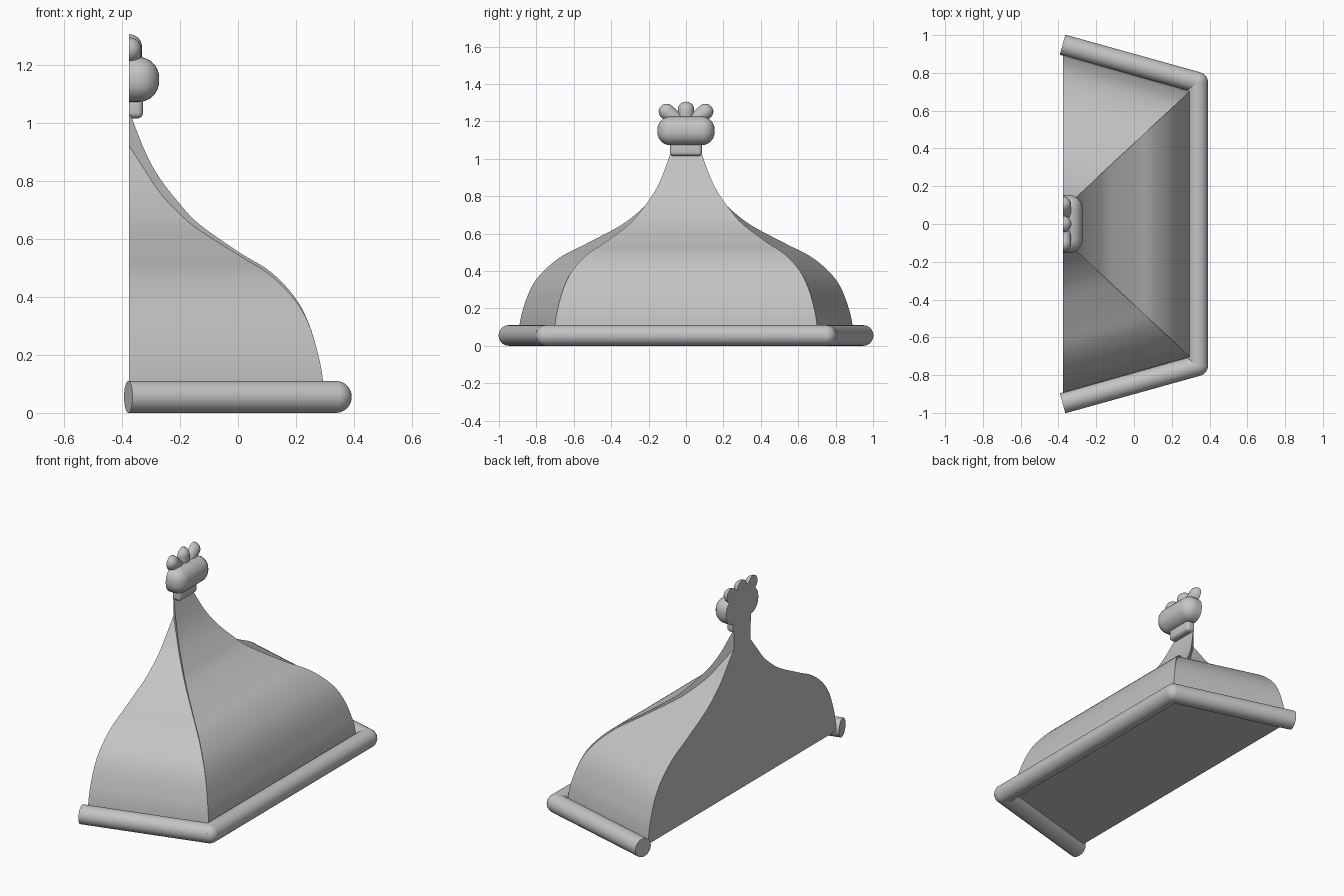
import bpy, bmesh, math
from mathutils import Vector, Matrix

if "Cube" in bpy.data.objects:
    bpy.data.objects.remove(bpy.data.objects["Cube"], do_unlink=True)

grey = bpy.data.materials.new("plain_grey")
grey.use_nodes = True
grey.diffuse_color = (0.55, 0.55, 0.55, 1)
grey.node_tree.nodes["Principled BSDF"].inputs["Base Color"].default_value = (0.55, 0.55, 0.55, 1)

BACK = -0.375   # flat wall side
R = 0.055       # rim radius


def finish(bm, name, angle=30):
    bmesh.ops.recalc_face_normals(bm, faces=bm.faces)
    mesh = bpy.data.meshes.new(name)
    bm.to_mesh(mesh)
    bm.free()
    mesh.materials.append(grey)
    ob = bpy.data.objects.new(name, mesh)
    bpy.context.collection.objects.link(ob)
    bpy.ops.object.select_all(action='DESELECT')
    ob.select_set(True)
    bpy.context.view_layer.objects.active = ob
    bpy.ops.object.shade_smooth_by_angle(angle=math.radians(angle))
    return ob


def cut_at_wall(bm):
    # keep the half in front of the wall plane and cap it
    geom = bm.verts[:] + bm.edges[:] + bm.faces[:]
    bmesh.ops.bisect_plane(bm, geom=geom, dist=1e-5, plane_co=(BACK, 0, 0),
                           plane_no=(-1, 0, 0), clear_outer=True)
    bmesh.ops.holes_fill(bm, edges=[e for e in bm.edges if e.is_boundary], sides=0)


def smooth_path(points, steps=5):
    # Catmull-Rom curve through the points
    p = [Vector(q) for q in points]
    p = [p[0] * 2 - p[1]] + p + [p[-1] * 2 - p[-2]]
    out = []
    for i in range(1, len(p) - 2):
        a, b, c, d = p[i - 1:i + 3]
        for s in range(steps):
            t = s / steps
            out.append(0.5 * (2 * b + (c - a) * t + (2 * a - 5 * b + 4 * c - d) * t * t
                              + (3 * b - a - 3 * c + d) * t ** 3))
    return out + [p[-2]]


# Canopy: (fraction along ridge, main panel height, side panel height)
profile = smooth_path([
    (1, .055, .055), (.994, .11, .11), (.975, .185, .185), (.923, .305, .302),
    (.848, .40, .39), (.722, .488, .476), (.565, .553, .542), (.36, .65, .63),
    (.26, .72, .685), (.156, .81, .76), (.082, .90, .835), (0, 1.04, .92)])

bm = bmesh.new()
rows = {}
for side in (-1, 1):
    rows[side] = []
    for u, high, low in profile:
        x, y, y_wall = BACK + .672 * u, .079 + .625 * u, .079 + .816 * u
        rows[side].append([bm.verts.new(c) for c in (
            (x, side * y, high), (x, side * y, low), (BACK, side * y_wall, low))])
    for a, b in zip(rows[side], rows[side][1:]):
        for k in (0, 1):   # ridge step, then side panel
            bm.faces.new((a[k], a[k + 1], b[k + 1], b[k]))
left, right = rows[-1], rows[1]
for i in range(len(profile) - 1):
    bm.faces.new((left[i][0], left[i + 1][0], right[i + 1][0], right[i][0]))
# flat wall face and underside
bm.faces.new([r[2] for r in left] + [left[-1][0], right[-1][0]] + [r[2] for r in reversed(right)])
bm.faces.new((left[0][2], left[0][0], right[0][0], right[0][2]))
bmesh.ops.remove_doubles(bm, verts=bm.verts, dist=1e-5)
bmesh.ops.dissolve_degenerate(bm, edges=bm.edges, dist=1e-5)
finish(bm, "canopy")


# Rim rods with ball joints at the two corners
def add_rod(bm, a, b):
    a, b = Vector(a), Vector(b)
    d = b - a
    m = Matrix.Translation((a + b) / 2) @ d.to_track_quat('Z', 'Y').to_matrix().to_4x4()
    bmesh.ops.create_cone(bm, cap_ends=True, segments=32, radius1=R, radius2=R,
                          depth=d.length, matrix=m)


bm = bmesh.new()
corner_x, corner_y = .337, .75
add_rod(bm, (corner_x, -corner_y, R), (corner_x, corner_y, R))
for side in (-1, 1):
    add_rod(bm, (-.378, side * .949, R), (corner_x, side * corner_y, R))
    bmesh.ops.create_uvsphere(bm, u_segments=32, v_segments=16, radius=R,
                              matrix=Matrix.Translation((corner_x, side * corner_y, R)))
finish(bm, "rim")


# Finial: rounded blocks halved by the wall plane
def rounded_block(name, half_x, half_y, z0, z1, radius):
    bm = bmesh.new()
    m = Matrix.Translation((BACK, 0, (z0 + z1) / 2)) @ Matrix.Diagonal(
        (2 * half_x, 2 * half_y, z1 - z0, 1))
    bmesh.ops.create_cube(bm, size=1, matrix=m)
    bmesh.ops.bevel(bm, geom=bm.edges[:], offset=radius, segments=8, profile=0.5,
                    affect='EDGES', clamp_overlap=True)
    cut_at_wall(bm)
    finish(bm, name)


rounded_block("finial_collar", .048, .086, 1.015, 1.085, .02)
rounded_block("finial_bulb", .103, .153, 1.072, 1.226, .07)


# Three buds on top of the bulb
def bud(name, y, z, tilt, radius, length):
    bm = bmesh.new()
    bmesh.ops.create_uvsphere(bm, u_segments=24, v_segments=16, radius=radius)
    for v in bm.verts:
        if v.co.z < -1e-4:
            v.co.z -= length
    m = Matrix.Translation((BACK, y, z)) @ Matrix.Rotation(tilt, 4, 'X')
    bmesh.ops.transform(bm, matrix=m, verts=bm.verts)
    cut_at_wall(bm)
    finish(bm, name)


bud("centre_bud", 0, 1.261, 0, .044, .06)
for side, label in ((-1, "front"), (1, "back")):
    bud(label + "_bud", side * .104, 1.252, -side * math.radians(50), .042, .07)
